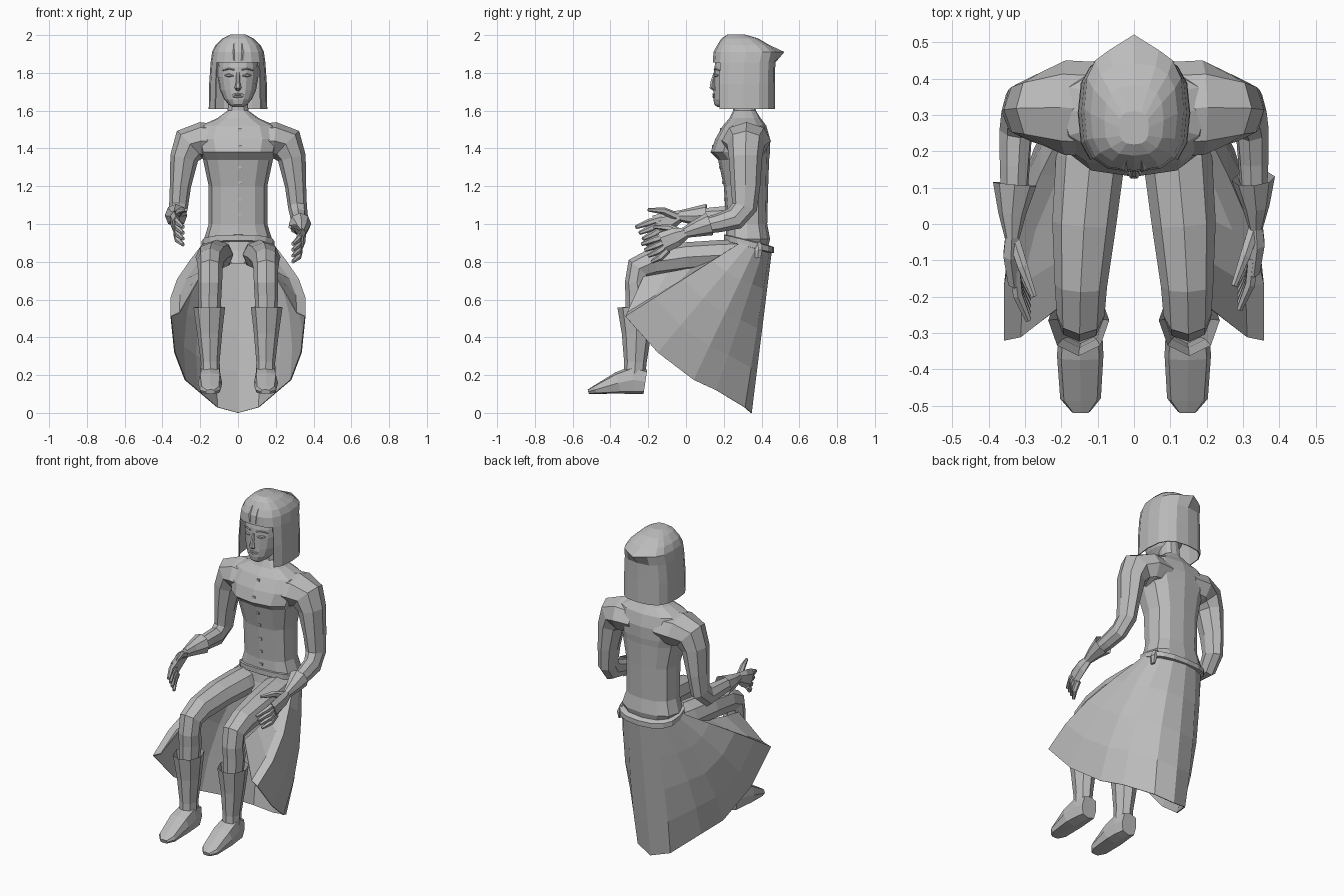
import bpy, bmesh, math
from mathutils import Vector

cube = bpy.data.objects.get("Cube")
if cube:
    bpy.data.objects.remove(cube, do_unlink=True)

grey = bpy.data.materials.new("plain grey")
grey.use_nodes = True
grey.diffuse_color = (0.5, 0.5, 0.5, 1)
grey.node_tree.nodes["Principled BSDF"].inputs["Base Color"].default_value = (0.5, 0.5, 0.5, 1)


def finish(name, bm, mirror=False, thickness=0):
    """Turn a bmesh into a flat shaded object."""
    bmesh.ops.recalc_face_normals(bm, faces=bm.faces)
    mesh = bpy.data.meshes.new(name)
    bm.to_mesh(mesh)
    bm.free()
    mesh.materials.append(grey)
    obj = bpy.data.objects.new(name, mesh)
    bpy.context.collection.objects.link(obj)
    if mirror:
        obj.modifiers.new("mirror", 'MIRROR')
    if thickness:
        solid = obj.modifiers.new("thickness", 'SOLIDIFY')
        solid.thickness = thickness
        solid.offset = 0
    return obj


def section(sides, power):
    """Unit outline, from round (power one) towards boxy."""
    def bend(v):
        return math.copysign(abs(v) ** power, v) if abs(v) > 1e-6 else 0
    angles = [math.tau * k / sides for k in range(sides)]
    return [(bend(math.cos(a)), bend(math.sin(a))) for a in angles]


def loft(name, rings, caps=(True, True), skip=None, **options):
    bm = bmesh.new()
    rows = [[bm.verts.new(p) for p in ring] for ring in rings]
    count = len(rows[0])
    for low, high in zip(rows, rows[1:]):
        for k in range(count):
            n = (k + 1) % count
            quad = (low[k], low[n], high[n], high[k])
            middle = sum((v.co for v in quad), Vector()) / 4
            if not (skip and skip(middle)):
                bm.faces.new(quad)
    for row, wanted in zip((rows[0], rows[-1]), caps):
        if wanted:
            bm.faces.new(row)
    return finish(name, bm, **options)


def tube(name, stations, sides=8, ref=(1, 0, 0), power=1, **options):
    """Sweep an oval along stations of (x, y, z, radius along ref, other radius)."""
    points = [Vector(s[:3]) for s in stations]
    side, rings = Vector(ref), []
    for i, (p, s) in enumerate(zip(points, stations)):
        t = (points[min(i + 1, len(points) - 1)] - points[max(i - 1, 0)]).normalized()
        side = (side - t * side.dot(t)).normalized()
        other = t.cross(side)
        rings.append([p + side * s[3] * c + other * s[4] * d for c, d in section(sides, power)])
    return loft(name, rings, **options)


def stack(name, levels, sides=12, power=0.8, tilt=0, **options):
    """Stack level outlines of (z, half width, front y, back y)."""
    rings = []
    for z, w, front, back in levels:
        mid, half = (front + back) / 2, (back - front) / 2
        rings.append([Vector((w * c, mid + half * d, z + tilt * half * d))
                      for c, d in section(sides, power)])
    return loft(name, rings, **options)


def block(name, centre, size):
    bm = bmesh.new()
    bmesh.ops.create_cube(bm, size=1)
    for v in bm.verts:
        v.co = Vector(a * b for a, b in zip(v.co, size)) + Vector(centre)
    return finish(name, bm)


# Torso and neck
torso = [(.79, .05, .17, .36), (.86, .15, .2, .43), (.92, .18, .21, .445), (1, .155, .215, .43),
         (1.2, .155, .2, .435), (1.34, .185, .17, .44), (1.38, .205, .13, .445), (1.45, .225, .155, .445),
         (1.52, .2, .195, .425), (1.56, .11, .23, .395), (1.6, .055, .25, .37), (1.69, .05, .25, .36)]
stack("torso", torso)

# Buttons down the front seam
for i, z in enumerate((.97, 1.05, 1.13, 1.22, 1.3, 1.41, 1.5)):
    low = max(s for s in torso if s[0] <= z)
    high = min(s for s in torso if s[0] > z)
    f = (z - low[0]) / (high[0] - low[0])
    block(f"button_{i}", (.01, low[2] + f * (high[2] - low[2]), z), (.018, .008, .014))

# Sloping belt with a knot at the left hip
stack("belt", [(.875, .175, .215, .445), (.88, .192, .2, .465), (.91, .192, .2, .465),
               (.915, .175, .215, .445)], sides=16, tilt=-.25)
tube("belt_knot", [(.165, .38, .9, .015, .02), (.18, .385, .86, .018, .022), (.18, .38, .82, .008, .018)], sides=6)

# Open skirt fanning from the belt; its front edge folds in under the thighs
waist = [(0, .452, .86), (.08, .44, .865), (.14, .41, .87), (.175, .37, .88), (.185, .33, .89), (.18, .29, .9),
         (.14, .28, .89), (.1, .28, .81)]
hem = [(0, .345, 0), (.11, .31, .03), (.215, .16, .12), (.28, .04, .175), (.335, -.15, .32), (.355, -.32, .51),
       (.31, -.31, .53), (.2, -.225, .72)]
bm = bmesh.new()
columns = []
for a, b in zip(waist, hem):
    column = []
    for k in range(5):
        f = k / 4
        p = Vector(a).lerp(Vector(b), f)
        p.x *= 1 + .2 * math.sin(math.pi * f)
        column.append(bm.verts.new(p))
    columns.append(column)
for one, two in zip(columns, columns[1:]):
    for k in range(4):
        bm.faces.new((one[k], one[k + 1], two[k + 1], two[k]))
finish("skirt", bm, mirror=True, thickness=.006)

# Legs, boots and feet
tube("legs", [(.1, .34, .84, .08, .08), (.12, .18, .835, .095, .08), (.137, 0, .825, .088, .078),
              (.146, -.17, .8, .072, .075), (.147, -.25, .765, .066, .07), (.148, -.262, .69, .064, .062),
              (.15, -.25, .62, .062, .07), (.15, -.26, .48, .055, .058)], mirror=True)
tube("boot_shafts", [(.152, -.265, .56, .084, .098), (.15, -.262, .42, .066, .078),
                     (.147, -.268, .27, .05, .06), (.146, -.275, .17, .052, .056)],
     caps=(False, True), mirror=True)
tube("boot_feet", [(.146, -.215, .165, .05, .065), (.146, -.28, .175, .058, .075),
                   (.148, -.36, .158, .064, .058), (.147, -.48, .123, .056, .023),
                   (.146, -.517, .112, .025, .012)], power=.6, mirror=True)


# Arms: the right one is held a little higher
def arm(label, sign, lift, reach):
    def place(stations, share):
        return [(sign * s[0], s[1] - reach * h, s[2] + lift * h) + tuple(s[3:])
                for s, h in zip(stations, share)]
    sleeve = [(.09, .315, 1.44, .13, .085), (.19, .32, 1.44, .13, .1), (.255, .317, 1.42, .1, .1),
              (.285, .315, 1.35, .088, .075), (.305, .315, 1.2, .078, .056), (.315, .31, 1.09, .068, .05),
              (.325, .26, 1.03, .062, .046), (.328, .17, 1.005, .05, .042), (.33, .07, .985, .04, .036)]
    tube(label + "_sleeve", place(sleeve, (0, 0, 0, 0, 0, 0, .1, .4, .6)), ref=(0, 1, 0))
    cuff = [(.328, .125, 1, .062, .06), (.335, .05, .975, .044, .038), (.335, -.01, .953, .028, .02)]
    tube(label + "_cuff", place(cuff, (.5, .75, 1)), ref=(0, 0, 1), caps=(False, True))
    palm = [(.335, .01, .957, .026, .02), (.338, -.05, .932, .05, .024), (.328, -.125, .9, .058, .02)]
    tube(label + "_palm", place(palm, (1, 1, 1)), ref=(0, 0, 1), sides=6)
    for i in range(4):
        drop = .031 * i
        finger = [(.328, -.095, .94 - .026 * i, .018, .016), (.32, -.165 + .01 * i, .918 - drop, .019, .015),
                  (.29, -.235 + .018 * i, .893 - drop, .01, .009)]
        tube(f"{label}_finger_{i}", place(finger, (1, 1, 1)), ref=(0, 0, 1), sides=6)
    thumb = [(.328, -.02, .95, .022, .018), (.305, -.09, .98, .019, .016), (.275, -.17, .985, .009, .009)]
    tube(label + "_thumb", place(thumb, (1, 1, 1)), ref=(0, 0, 1), sides=6)


arm("left", 1, 0, 0)
arm("right", -1, .09, .03)

# Head and face
stack("head", [(1.62, .03, .165, .24), (1.632, .048, .15, .3), (1.66, .074, .145, .34), (1.71, .096, .147, .37),
               (1.78, .108, .147, .39), (1.83, .108, .15, .4), (1.9, .1, .165, .4)], sides=16, power=.9)
tube("nose", [(0, .152, 1.8, .009, .008), (0, .14, 1.75, .011, .012), (0, .136, 1.722, .018, .013),
              (0, .15, 1.708, .011, .006)], sides=6)
for i, z in enumerate((1.674, 1.686)):
    tube(f"lip_{i}", [(-.032, .154, z, .003, .003), (0, .146, z, .007, .007), (.032, .154, z, .003, .003)],
         sides=6, ref=(0, 0, 1))
for label, s in (("left", 1), ("right", -1)):
    tube(label + "_eye", [(s * .025, .15, 1.785, .003, .004), (s * .047, .156, 1.787, .01, .008),
                          (s * .07, .172, 1.787, .003, .004)], sides=6, ref=(0, 0, 1))
    tube(label + "_brow", [(s * .02, .149, 1.816, .004, .004), (s * .047, .156, 1.822, .004, .005),
                           (s * .08, .177, 1.813, .003, .004)], sides=4, ref=(0, 0, 1))
    tube(label + "_fringe_lock", [(s * .022, .149, 1.865, .01, .006), (s * .026, .151, 1.91, .009, .006),
                                  (s * .022, .175, 1.955, .004, .004)], sides=4)

# Long straight bob, open round the face, with a swept back peak
hair = stack("hair", [(1.61, .152, .142, .468), (1.74, .15, .142, .468), (1.855, .142, .146, .47),
                      (1.91, .134, .15, .485), (1.945, .117, .168, .44), (1.98, .08, .19, .38),
                      (2, .04, .22, .31)],
             sides=16, power=.72, caps=(False, True), thickness=.006,
             skip=lambda m: m.z < 1.85 and m.y < .25 and abs(m.x) < .105)
for v in hair.data.vertices:
    if abs(v.co.x) < .001 and v.co.y > .48:
        v.co.y = .518
